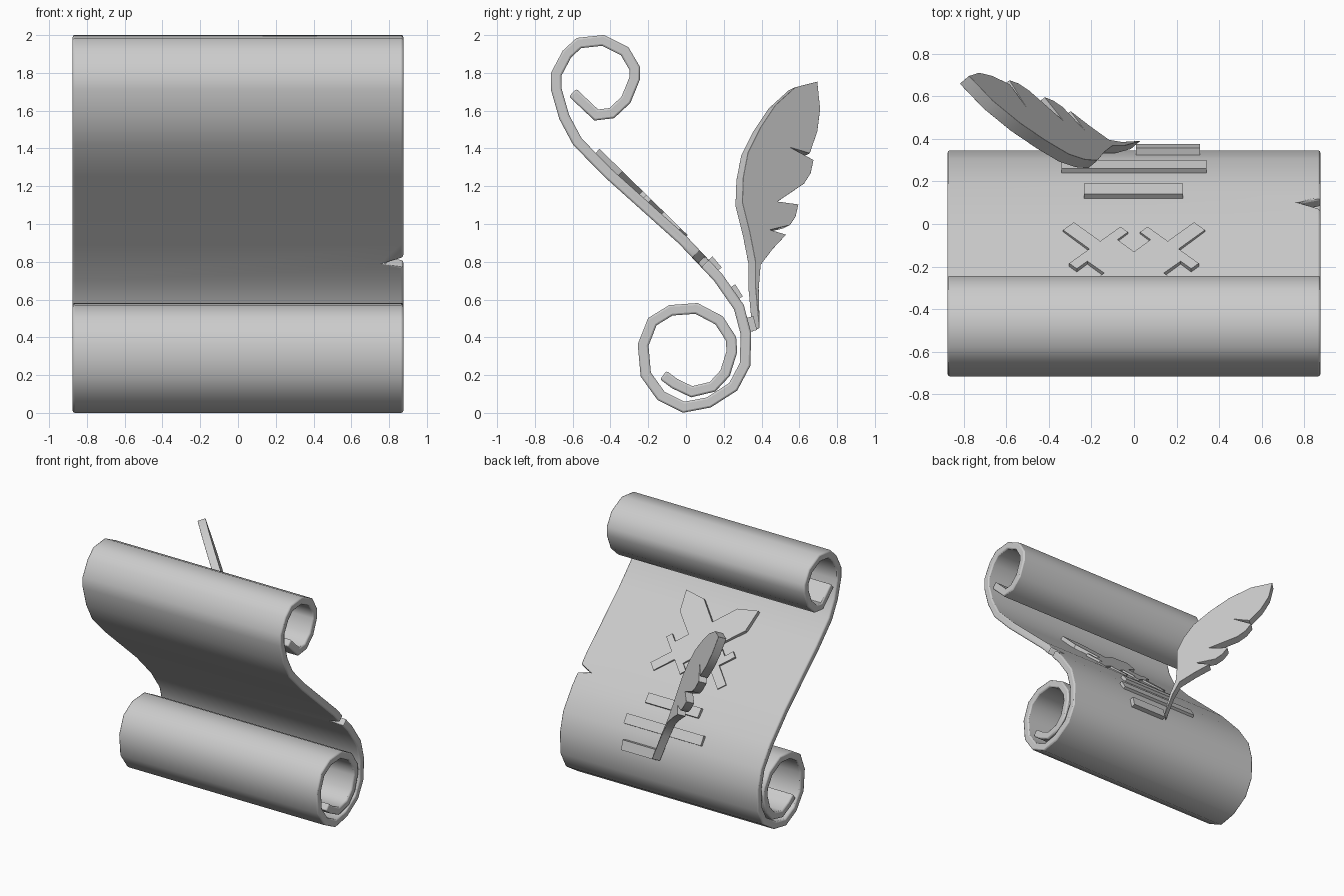
import bpy, bmesh, math
from mathutils import Vector

if "Cube" in bpy.data.objects:
    bpy.data.objects.remove(bpy.data.objects["Cube"])

R2 = math.sqrt(2)


def slab(name, pts, offset, bevel=0.0, smooth=False, cutter=None):
    """Solid made by sweeping a flat outline along an offset."""
    bm = bmesh.new()
    face = bm.faces.new([bm.verts.new(p) for p in pts])
    ext = bmesh.ops.extrude_face_region(bm, geom=[face])
    moved = [g for g in ext["geom"] if isinstance(g, bmesh.types.BMVert)]
    bmesh.ops.translate(bm, verts=moved, vec=offset)
    bmesh.ops.recalc_face_normals(bm, faces=bm.faces[:])
    me = bpy.data.meshes.new(name)
    bm.to_mesh(me)
    bm.free()
    ob = bpy.data.objects.new(name, me)
    bpy.context.collection.objects.link(ob)
    if cutter:
        cut = ob.modifiers.new("notch", 'BOOLEAN')
        cut.operation = 'DIFFERENCE'
        cut.object = cutter
        cut.solver = 'EXACT'
    if bevel:
        b = ob.modifiers.new("soft_edges", 'BEVEL')
        b.width = bevel
        b.segments = 2
        b.limit_method = 'ANGLE'
        b.angle_limit = math.radians(60)
    if smooth:
        bpy.ops.object.select_all(action='DESELECT')
        ob.select_set(True)
        bpy.context.view_layer.objects.active = ob
        bpy.ops.object.shade_smooth_by_angle(angle=math.radians(45))
    return ob


# Frame of the sloping sheet: up the slope, and outward
UP = Vector((0, -0.715, 0.70))
OUT = Vector((0, 0.70, 0.715))

# Torn notch cutter on the right edge
nc = Vector((0, 0.08, 0.825))
notch = slab("notch_cutter",
             [nc + Vector((x, 0, 0)) + UP * s - OUT * 0.1
              for x, s in [(0.78, -0.012), (0.92, -0.05), (0.92, 0.05)]],
             OUT * 0.2)
notch.hide_render = True
notch.hide_viewport = True

# Scroll sheet: centreline (y, z) from the upper curl to the lower curl
path = [(-.60, 1.695), (-.475, 1.577), (-.393, 1.587), (-.318, 1.657),
        (-.272, 1.77), (-.272, 1.825), (-.325, 1.915), (-.44, 1.972),
        (-.567, 1.958), (-.63, 1.90), (-.687, 1.793), (-.687, 1.715),
        (-.645, 1.567), (-.575, 1.436), (-.413, 1.27), (-.017, .915),
        (.17, .717), (.28, .56), (.317, .42), (.313, .257), (.25, .138),
        (.12, .055), (-.012, .03), (-.132, .09), (-.213, .203), (-.227, .36),
        (-.178, .483), (-.08, .543), (.055, .553), (.175, .49), (.238, .393),
        (.243, .325), (.207, .21), (.14, .138), (.03, .112), (-.06, .155),
        (-.12, .20)]
path = [Vector(p) for p in path]
side_a, side_b = [], []
for i, p in enumerate(path):
    d0 = (p - path[max(i - 1, 0)]).normalized() if i else (path[1] - p).normalized()
    d1 = (path[i + 1] - p).normalized() if i < len(path) - 1 else d0
    t = (d0 + d1).normalized()
    n = Vector((-t.y, t.x)) * 0.028 / max(t.dot(d0), 0.5)
    side_a.append(p + n)
    side_b.append(p - n)
slab("scroll_sheet", [(-0.875, p.x, p.y) for p in side_a + side_b[::-1]],
     Vector((1.75, 0, 0)), bevel=0.01, smooth=True, cutter=notch)

# Crossed swords emblem: right half outline, mirrored
half = [((r - t) / R2, (r + t) / R2) for r, t in [(.31, .1), (.45, 0), (.31, -.1)]]
half.append((0.14, 0))
half += [((r + t) / R2, (t - r) / R2) for r, t in
         [(.21, .1), (.21, .17), (.26, .17), (.26, .036), (.435, .036),
          (.435, -.036), (.26, -.036), (.26, -.17), (.21, -.17), (.21, -.1)]]
outline = [(0, .14)] + half + [(0, -.14)] + [(-x, s) for x, s in half[::-1]]
centre = Vector((0, -0.23, 1.175))
slab("crossed_swords_emblem",
     [centre + Vector((x, 0, 0)) + UP * s for x, s in outline], OUT * -0.05)

# Raised writing lines: x range, centre (y, z), slope in degrees
for i, (x0, x1, y, z, a) in enumerate([(-.235, .23, .148, .785, 50),
                                       (-.34, .34, .262, .637, 58),
                                       (.01, .31, .345, .47, 75)]):
    a = math.radians(a)
    u = Vector((0, math.cos(a), -math.sin(a))) * 0.038
    w = Vector((0, math.sin(a), math.cos(a))) * 0.022
    c = Vector((0, y, z))
    X0, X1 = Vector((x0, 0, 0)), Vector((x1, 0, 0))
    slab(f"text_bar_{i + 1}", [c + X0 - u - w, c + X1 - u - w,
                               c + X1 + u - w, c + X0 + u - w], w * 2)

# Quill: side outline (y, z) laid on a slanted plane
left = [(.355, .44), (.335, .655), (.335, .79), (.305, .945), (.265, 1.105),
        (.27, 1.24), (.295, 1.37), (.36, 1.50), (.44, 1.62), (.545, 1.715)]
right = [(.69, 1.745), (.705, 1.60), (.69, 1.48), (.65, 1.365), (.55, 1.395),
         (.67, 1.33), (.655, 1.26), (.62, 1.205), (.48, 1.11), (.59, 1.095),
         (.575, 1.03), (.545, .985), (.44, .96), (.525, .935), (.455, .86),
         (.39, .775), (.38, .65), (.385, .44)]
normal = Vector((1, .85, .415)).normalized()
pts = [(y + .015, z) for y, z in left] + [(y - .013, z) for y, z in right]
pts = [Vector((.015 - .85 * (y - .36) - .415 * (z - .44), y, z)) - normal * .03
       for y, z in pts]
slab("feather_quill", pts, normal * 0.06, bevel=0.014, smooth=True)
